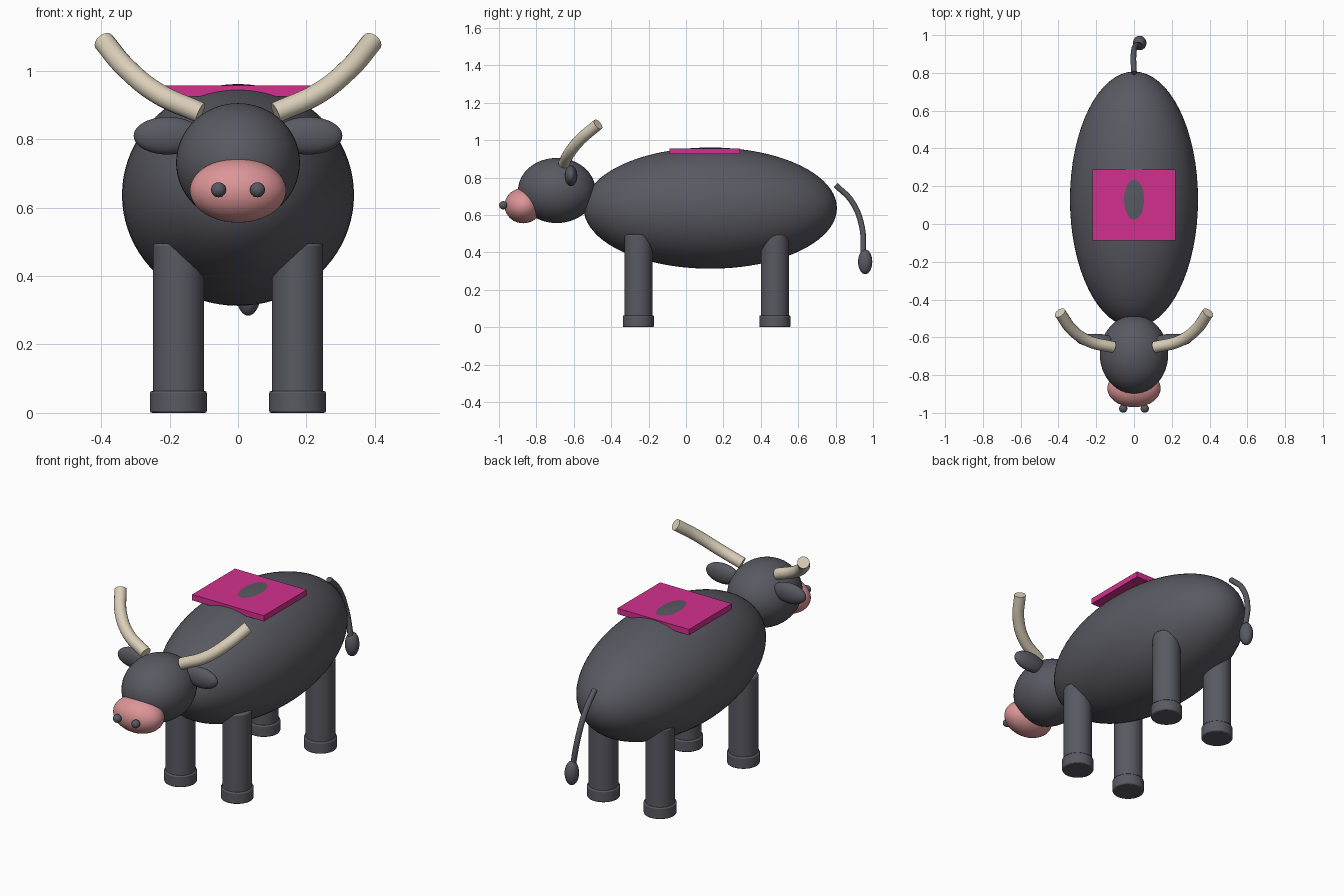
import bpy
import math

cube = bpy.data.objects.get("Cube")
if cube:
    bpy.data.objects.remove(cube, do_unlink=True)


def material(name, rgb):
    mat = bpy.data.materials.new(name)
    mat.use_nodes = True
    color = (*rgb, 1)
    mat.diffuse_color = color
    mat.node_tree.nodes["Principled BSDF"].inputs["Base Color"].default_value = color
    return mat


hide = material("charcoal hide", (0.1, 0.1, 0.122))
skin = material("pink skin", (0.72, 0.3, 0.31))
bone = material("cream horn", (0.7, 0.62, 0.48))
cloth = material("magenta cloth", (0.65, 0.03, 0.27))


def finish(name, mat, bevel=0):
    obj = bpy.context.object
    obj.name = name
    obj.data.materials.append(mat)
    bpy.ops.object.transform_apply(location=False, rotation=False, scale=True)
    if bevel:
        mod = obj.modifiers.new("soft edge", "BEVEL")
        mod.width = bevel
        mod.segments = 2
        mod.limit_method = "ANGLE"
    bpy.ops.object.shade_smooth_by_angle(angle=math.radians(40))
    return obj


def ellipsoid(name, loc, radii, mat, segments=48, rings=32):
    bpy.ops.mesh.primitive_uv_sphere_add(segments=segments, ring_count=rings, location=loc)
    bpy.context.object.scale = radii
    return finish(name, mat)


def cylinder(name, x, y, bottom, top, radius, mat, bevel):
    bpy.ops.mesh.primitive_cylinder_add(vertices=48, radius=radius, depth=top - bottom,
                                        location=(x, y, (bottom + top) / 2))
    return finish(name, mat, bevel)


def tube(name, points, radius, mat):
    curve = bpy.data.curves.new(name, "CURVE")
    curve.dimensions = "3D"
    curve.bevel_depth = radius
    curve.bevel_resolution = 6
    curve.use_fill_caps = True
    spline = curve.splines.new("BEZIER")
    spline.bezier_points.add(len(points) - 1)
    for bp, co in zip(spline.bezier_points, points):
        bp.co = co
        bp.handle_left_type = bp.handle_right_type = "AUTO"
    obj = bpy.data.objects.new(name, curve)
    bpy.context.collection.objects.link(obj)
    bpy.ops.object.select_all(action="DESELECT")
    obj.select_set(True)
    bpy.context.view_layer.objects.active = obj
    bpy.ops.object.convert(target="MESH")
    return finish(name, mat)


# Body, head and muzzle
ellipsoid("body", (0, 0.13, 0.637), (0.339, 0.677, 0.324), hide, 64, 40)
ellipsoid("head", (0, -0.691, 0.731), (0.181, 0.207, 0.174), hide)
ellipsoid("muzzle", (0, -0.87, 0.65), (0.141, 0.1, 0.094), skin)

# Paired parts on both sides
for side, s in (("left", 1), ("right", -1)):
    ellipsoid(side + "_nostril", (s * 0.057, -0.977, 0.652), (0.022,) * 3, hide, 24, 16)
    ellipsoid(side + "_ear", (s * 0.205, -0.615, 0.81), (0.1, 0.034, 0.055), hide, 32, 20)
    horn = [(0.11, -0.652, 0.877), (0.235, -0.622, 0.934),
            (0.325, -0.563, 1.006), (0.392, -0.47, 1.085)]
    tube(side + "_horn", [(s * x, y, z) for x, y, z in horn], 0.031, bone)
    for end, y in (("front", -0.255), ("back", 0.475)):
        cylinder(f"{side}_{end}_leg", s * 0.174, y, 0.02, 0.495, 0.075, hide, 0.008)
        cylinder(f"{side}_{end}_hoof", s * 0.174, y, 0, 0.064, 0.083, hide, 0.006)

# Saddle blanket
bpy.ops.mesh.primitive_cube_add(size=1, location=(0, 0.1, 0.941))
bpy.context.object.scale = (0.44, 0.376, 0.032)
finish("blanket", cloth)

# Tail and tuft
tube("tail", [(0, 0.8, 0.76), (-0.003, 0.885, 0.675),
              (0.006, 0.94, 0.54), (0.03, 0.948, 0.39)], 0.015, hide)
ellipsoid("tail_tuft", (0.03, 0.958, 0.35), (0.036, 0.038, 0.066), hide, 32, 20)
